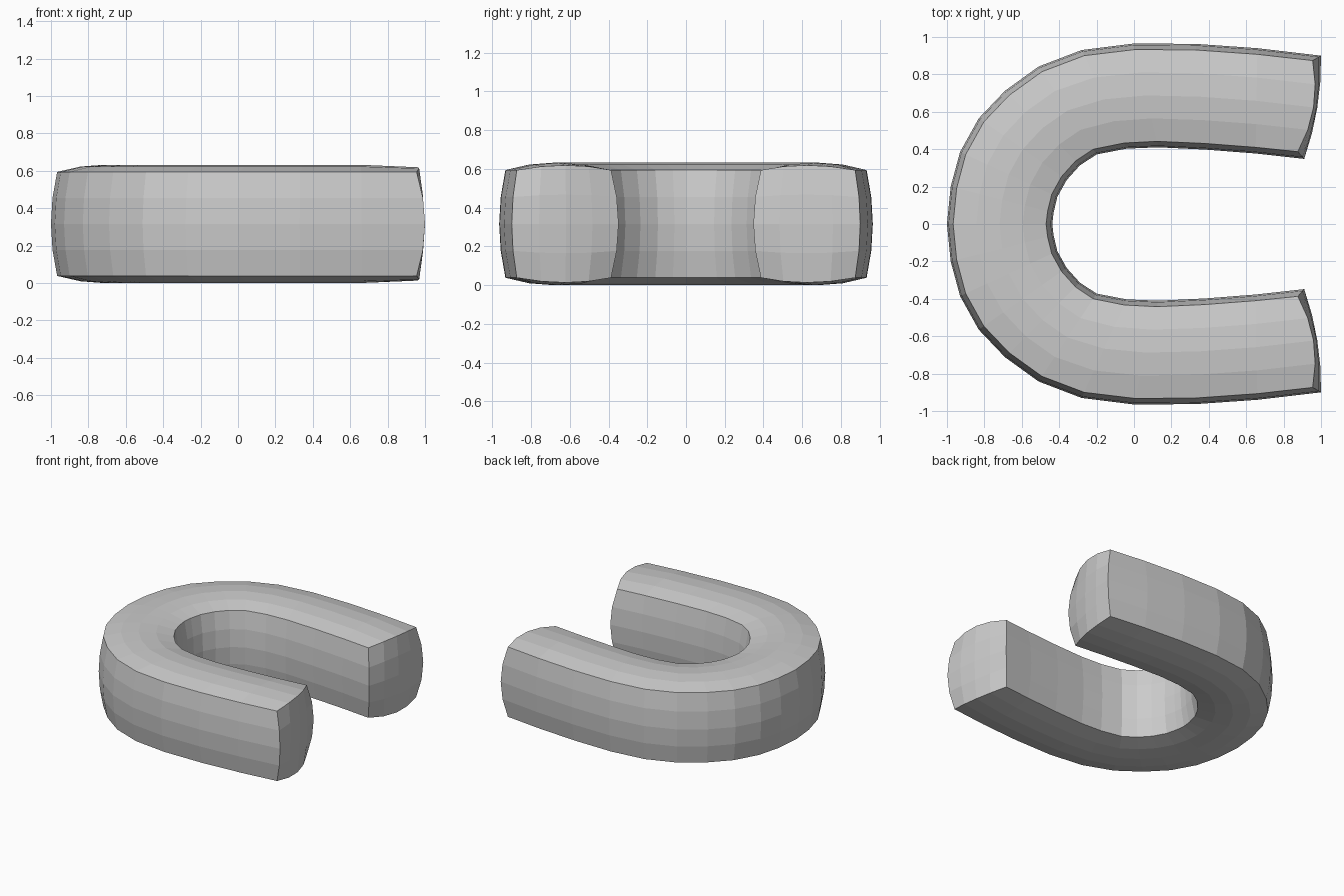
import bpy, bmesh
from mathutils import Vector

if "Cube" in bpy.data.objects:
    bpy.data.objects.remove(bpy.data.objects["Cube"])

N = 4                      # facets per side of the pillow-square section
MID_Z, CORNER_Z = 0.316, 0.278
SIDE_BULGE = 0.033

# Half of the U, from the tip to the bend: outer wall (x, y), inner wall (x, y)
half = [((1.00, .900), (.91, .348)), ((.66, .940), (.65, .377)),
        ((.33, .963), (.38, .398)), ((0, .965), (.13, .410)),
        ((-.28, .930), (-.04, .403)), ((-.51, .842), (-.20, .372)),
        ((-.69, .712), (-.29, .313)), ((-.83, .565), (-.36, .235)),
        ((-.93, .385), (-.41, .145)), ((-.98, .200), (-.43, .060)),
        ((-1.0, 0), (-.437, 0))]
mirrored = [((o[0], -o[1]), (i[0], -i[1])) for o, i in half[-2::-1]]
stations = half + mirrored


def section_point(k, u, v):
    """Point of a bulged square at station k, with u and v from -1 to 1."""
    o, i = (Vector((*p, 0)) for p in stations[k])
    across = (o - i) / 2
    hw = across.length
    across.normalize()
    tip = k in (0, len(stations) - 1)
    z_bulge = 0.025 if tip else 0.038
    p = (o + i) / 2
    p += across * u * (hw - SIDE_BULGE * v * v)
    p.z = MID_Z + v * (CORNER_Z + z_bulge * (1 - u * u))
    if tip:                # domed end
        out = Vector((abs(across.y), -across.x * (1 if across.y > 0 else -1), 0))
        p += out * (.025 * (1 - u * u) - .02 * v * v - .02 * u * u * v * v)
    return p


# Boundary of the square section, in order
g = [-1 + 2 * j / N for j in range(N + 1)]
ring = ([(a, -1) for a in g[:-1]] + [(1, a) for a in g[:-1]]
        + [(-a, 1) for a in g[:-1]] + [(-1, -a) for a in g[:-1]])

bm = bmesh.new()

# Swept body
rows = [[bm.verts.new(section_point(k, u, v)) for u, v in ring]
        for k in range(len(stations))]
for a, b in zip(rows, rows[1:]):
    for j in range(len(ring)):
        n = (j + 1) % len(ring)
        bm.faces.new((a[j], a[n], b[n], b[j]))

# Domed end caps
for k in (0, len(stations) - 1):
    grid = [[bm.verts.new(section_point(k, u, v)) for u in g] for v in g]
    for r in range(N):
        for c in range(N):
            bm.faces.new((grid[r][c], grid[r][c + 1],
                          grid[r + 1][c + 1], grid[r + 1][c]))

bmesh.ops.remove_doubles(bm, verts=bm.verts, dist=1e-4)
bmesh.ops.recalc_face_normals(bm, faces=bm.faces)

mesh = bpy.data.meshes.new("u_shaped_body")
bm.to_mesh(mesh)
bm.free()
body = bpy.data.objects.new("u_shaped_body", mesh)
bpy.context.collection.objects.link(body)
